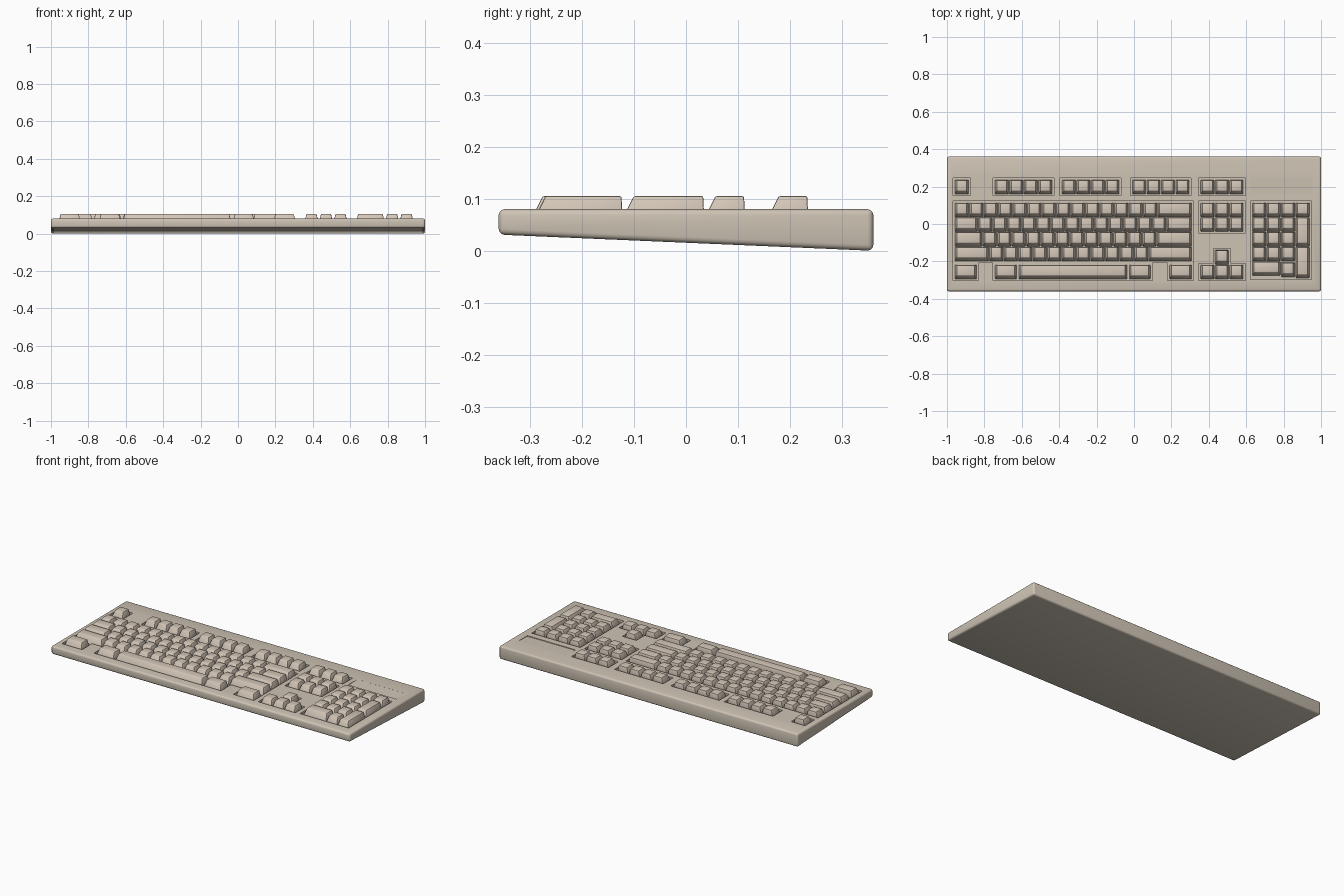
import bpy, bmesh
from math import radians

if "Cube" in bpy.data.objects:
    bpy.data.objects.remove(bpy.data.objects["Cube"])

U = 0.0775            # key column pitch
V = 0.0785            # key row pitch
TOP, FLOOR, CAP = 0.08, 0.066, 0.105


def material(name, rgb):
    m = bpy.data.materials.new(name)
    m.diffuse_color = (*rgb, 1)
    m.use_nodes = True
    m.node_tree.nodes["Principled BSDF"].inputs["Base Color"].default_value = m.diffuse_color
    return m


case_mat = material("case_beige", (0.62, 0.55, 0.46))
key_mat = material("key_beige", (0.66, 0.57, 0.48))


def make_object(name, bm, mat):
    bmesh.ops.recalc_face_normals(bm, faces=bm.faces[:])
    mesh = bpy.data.meshes.new(name)
    bm.to_mesh(mesh)
    bm.free()
    ob = bpy.data.objects.new(name, mesh)
    bpy.context.collection.objects.link(ob)
    mesh.materials.append(mat)
    return ob


def loft(bm, low, high):
    """Closed solid between two matching rings of points."""
    a = [bm.verts.new(p) for p in low]
    b = [bm.verts.new(p) for p in high]
    n = len(a)
    bm.faces.new(a[::-1])
    bm.faces.new(b)
    for i in range(n):
        j = (i + 1) % n
        bm.faces.new((a[i], a[j], b[j], b[i]))


def activate(ob):
    bpy.ops.object.select_all(action='DESELECT')
    ob.select_set(True)
    bpy.context.view_layer.objects.active = ob


def bevel(ob, width, segments):
    activate(ob)
    m = ob.modifiers.new("bevel", 'BEVEL')
    m.width, m.segments = width, segments
    m.limit_method = 'ANGLE'
    m.angle_limit = radians(25)
    bpy.ops.object.modifier_apply(modifier=m.name)


# wedge-shaped case, deeper at the back
bm = bmesh.new()
profile = [(-0.36, 0.031), (0.36, 0.0), (0.36, TOP), (-0.36, TOP)]
loft(bm, [(-1, y, z) for y, z in profile], [(1, y, z) for y, z in profile])
case = make_object("case", bm, case_mat)
bevel(case, 0.011, 3)


# recessed wells around the key groups
def rect(x0, x1, y0, y1):
    return [(x0, y0), (x1, y0), (x1, y1), (x0, y1)]


wells = [
    [(-.968, .122), (.317, .122), (.317, -.302), (.18, -.302), (.18, -.207), (.098, -.207),
     (.098, -.302), (-.753, -.302), (-.753, -.207), (-.832, -.207), (-.832, -.302), (-.968, -.302)],
    [(.346, -.302), (.595, -.302), (.595, -.210), (.517, -.210), (.517, -.130),
     (.424, -.130), (.424, -.210), (.346, -.210)],
    rect(.346, .595, -.048, .122),
    rect(.622, .948, -.297, .122),
    rect(-.968, -.875, .152, .246),
    rect(.346, .595, .152, .246),
]
wells += [rect(x - .008, x + 4 * U + .008, .152, .246) for x in (-.746, -.387, -.012)]
bm = bmesh.new()
for pts in wells:
    loft(bm, [(x, y, FLOOR) for x, y in pts], [(x, y, 0.12) for x, y in pts])
# shallow sloped indicator panel above the number pad
panel = rect(.625, .948, .162, .248)
loft(bm, [(x, y, 0.076 if y < 0.2 else 0.0797) for x, y in panel], [(x, y, 0.12) for x, y in panel])
cutter = make_object("well_cutter", bm, case_mat)
cutter.hide_render = True
activate(case)
cut = case.modifiers.new("wells", 'BOOLEAN')
cut.operation, cut.solver, cut.object = 'DIFFERENCE', 'EXACT', cutter
bpy.ops.object.modifier_apply(modifier=cut.name)
bpy.data.objects.remove(cutter)
bpy.ops.object.shade_smooth_by_angle(angle=radians(35))


# keys: upright back, sloped front, tapered sides
def key(bm, x0, x1, y0, y1):
    x0, x1 = x0 + .002, x1 - .002
    loft(bm, [(x, y, FLOOR - .001) for x, y in rect(x0, x1, y0, y1)],
         [(x, y, CAP) for x, y in rect(x0 + .010, x1 - .010, y0 + .020, y1 - .002)])


def row_y(r, tall=1, shift=0.0):
    back = 0.1135 - V * r + shift
    return back - V * tall + .0015, back


def run(bm, x, n, ys):
    for i in range(n):
        key(bm, x + i * U, x + (i + 1) * U, *ys)


def finish(name, bm):
    ob = make_object(name, bm, key_mat)
    bevel(ob, 0.003, 2)
    bpy.ops.object.shade_smooth_by_angle(angle=radians(35))


LEFT, RIGHT, LOW = -.96, .31, -.018
f_row = (0.158, 0.235)
bottom = row_y(4, shift=LOW)

# typing block: wide key, run of single keys, wide key
bm = bmesh.new()
for r, (start, n) in enumerate([(LEFT + U, 13), (-.835, 13), (-.81, 12), (-.775, 11)]):
    ys = row_y(r)
    key(bm, LEFT, start, *ys)
    run(bm, start, n, ys)
    key(bm, start + n * U, RIGHT, *ys)
for x0, x1 in [(LEFT, -.84), (-.745, -.625), (-.618, -.035), (-.028, .09), (.188, RIGHT)]:
    key(bm, x0, x1, *bottom)
finish("typing_keys", bm)

# function row
bm = bmesh.new()
run(bm, LEFT, 1, f_row)
for x in (-.746, -.387, -.012):
    run(bm, x, 4, f_row)
run(bm, .354, 3, f_row)
finish("function_keys", bm)

# navigation and arrow keys
bm = bmesh.new()
for ys in (row_y(0), row_y(1), bottom):
    run(bm, .354, 3, ys)
run(bm, .354 + U, 1, row_y(3, shift=LOW))
finish("navigation_keys", bm)

# number pad
bm = bmesh.new()
PAD = .63
run(bm, PAD, 4, row_y(0))
for r in (1, 2, 3):
    run(bm, PAD, 3, row_y(r))
key(bm, PAD, PAD + 2 * U, *row_y(4))
run(bm, PAD + 2 * U, 1, row_y(4, shift=-.006))
key(bm, PAD + 3 * U, PAD + 4 * U, *row_y(1, 2))
key(bm, PAD + 3 * U, PAD + 4 * U, -.29, row_y(3)[1])
finish("number_pad_keys", bm)
